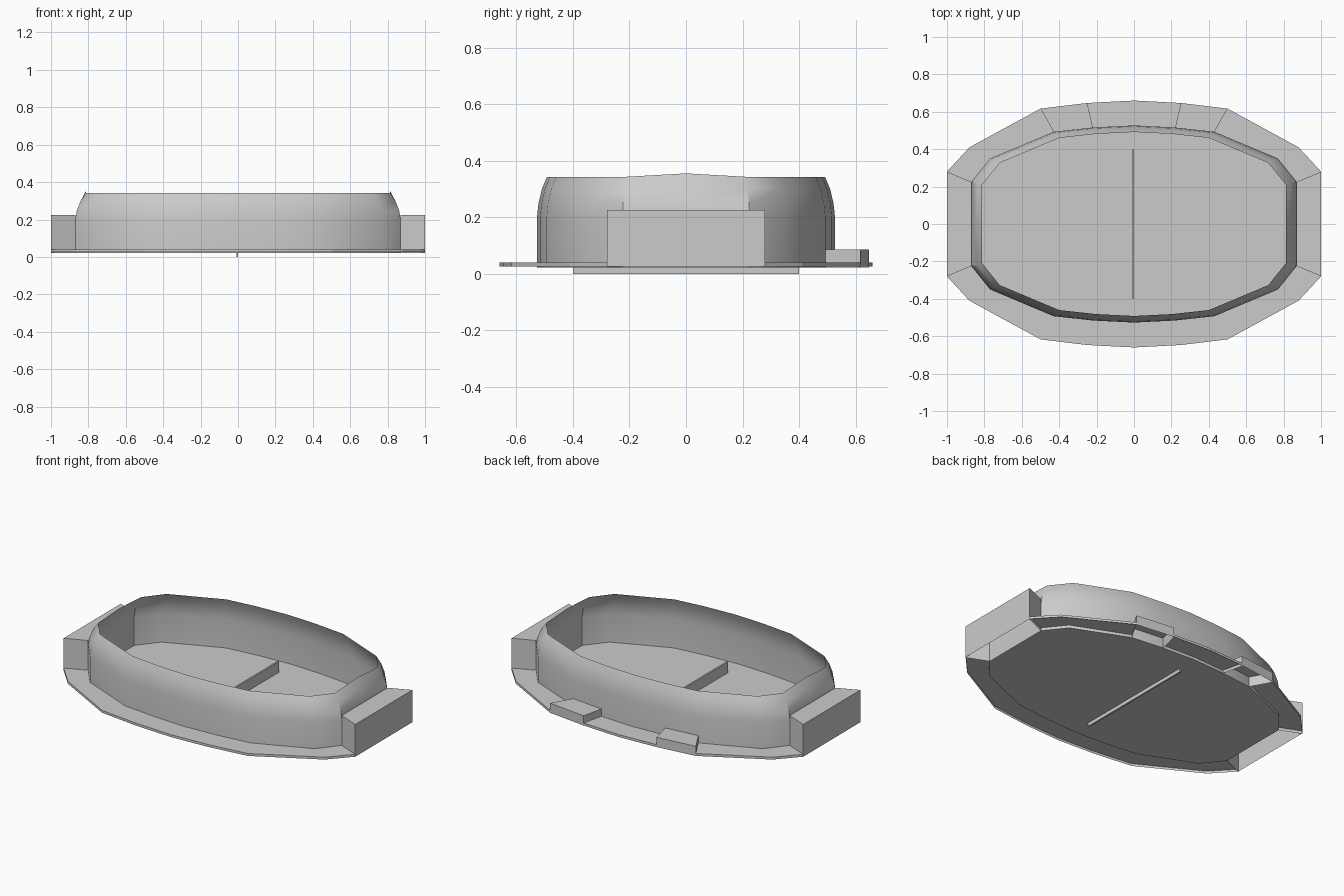
import bpy

if "Cube" in bpy.data.objects:
    bpy.data.objects.remove(bpy.data.objects["Cube"])

# One quadrant of the plan, from the +x axis round to the +y axis
WALL = [(.87, 0), (.87, .225), (.77, .35), (.43, .493), (.22, .516), (0, .527)]
EDGE = [(1, 0), (1, .28), (.88, .41), (.5, .617), (.25, .647), (0, .66)]
BASE, LIP = .022, .04


def full_loop(q):
    """Mirror a quadrant into a closed counter-clockwise loop."""
    half = q + [(-x, y) for x, y in q[-2::-1]]
    return half + [(x, -y) for x, y in half[-2:0:-1]]


def make(name, verts, faces, smooth=False):
    me = bpy.data.meshes.new(name)
    me.from_pydata(verts, [], faces)
    ob = bpy.data.objects.new(name, me)
    bpy.context.collection.objects.link(ob)
    if smooth:
        bpy.ops.object.select_all(action='DESELECT')
        ob.select_set(True)
        bpy.context.view_layer.objects.active = ob
        bpy.ops.object.shade_smooth_by_angle(angle=.6)
    return ob


wall, edge = full_loop(WALL), full_loop(EDGE)
n = len(wall)

# Pan wall: single sheet curving inward, rim slightly raised at both ends
verts, faces = [], []
levels = [(BASE, 1), (.2, 1), (.25, .99), (.3, .967), (.343, .933)]
for k, (z, s) in enumerate(levels):
    for x, y in wall:
        lift = .012 if k == len(levels) - 1 and y == 0 else 0
        verts.append((x * s, y * s, z + lift))
for k in range(len(levels) - 1):
    for i in range(n):
        j = (i + 1) % n
        faces.append((k * n + i, k * n + j, (k + 1) * n + j, (k + 1) * n + i))
make("pan_wall", verts, faces, True)

# Floor
make("pan_floor", [(x, y, BASE) for x, y in wall], [tuple(range(n))])


def shell(name, segments, h, end_caps):
    """Open-bottomed shell over plan segments: top sheet plus outer skirt."""
    v, f = [], []

    def quad(*pts):
        f.append(tuple(range(len(v), len(v) + 4)))
        v.extend(pts)

    for i in segments:
        a, b = i % n, (i + 1) % n
        quad((*wall[a], h), (*edge[a], h), (*edge[b], h), (*wall[b], h))
        quad((*edge[a], BASE + .003), (*edge[b], BASE + .003), (*edge[b], h), (*edge[a], h))
    if end_caps:
        for k, s in ((segments[0] % n, 1), (((segments[-1] + 1) % n), -1)):
            pts = [(*wall[k], BASE), (*edge[k], BASE), (*edge[k], h), (*wall[k], h)]
            quad(*pts[::s])
    make(name, v, f)


# Raised end handles, rear tabs, and the low flange filling the rest
q = len(WALL) - 1
raised = {"handle_right": ([-1, 0], .225), "handle_left": ([2 * q - 1, 2 * q], .225),
          "rear_tab_right": ([3], .085), "rear_tab_left": ([2 * q - 4], .085)}
used = set()
for name, (segs, h) in raised.items():
    shell(name, segs, h, True)
    used |= {s % n for s in segs}
shell("flange", [i for i in range(n) if i not in used], LIP, False)

# Thin divider across the floor, standing slightly proud underneath
bpy.ops.mesh.primitive_cube_add(size=1, location=(-.004, 0, .045))
divider = bpy.context.object
divider.name = "floor_divider"
divider.scale = (.01, .8, .09)
